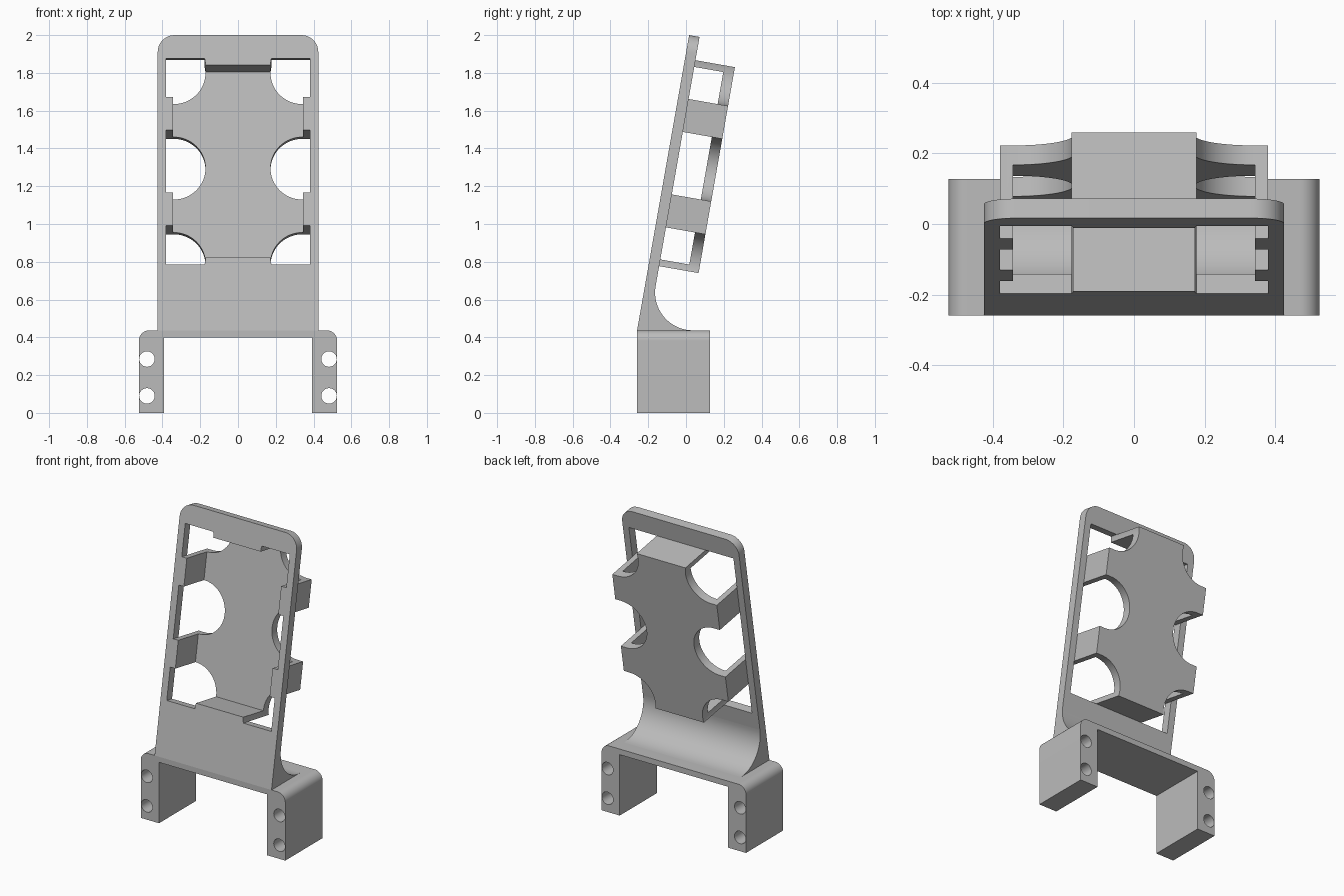
import bpy, bmesh, math
from mathutils import Matrix, Vector

if "Cube" in bpy.data.objects:
    bpy.data.objects.remove(bpy.data.objects["Cube"])

TILT = math.radians(10)
S, C = math.sin(TILT), math.cos(TILT)
Y0, Y1, Z0 = -0.259, 0.127, 0.437          # bracket front, back and top
T, D = 0.056, 0.268                        # plate thickness, cradle depth
U0, U1, UM = 0.355, 1.462, 0.9085          # cradle bottom, top, middle along plate

# Frames: local (a, b, depth) -> world
UPRIGHT = Matrix(((1, 0, 0, 0), (0, 0, 1, 0), (0, 1, 0, 0), (0, 0, 0, 1)))
TILTED = Matrix(((1, 0, 0, 0), (0, S, C, Y0), (0, C, -S, Z0), (0, 0, 0, 1)))
SIDEWAYS = Matrix(((0, 0, 1, 0), (1, 0, 0, 0), (0, 1, 0, 0), (0, 0, 0, 1)))

grey = bpy.data.materials.new("mid grey")
grey.diffuse_color = (0.5, 0.5, 0.5, 1)
grey.use_nodes = True
grey.node_tree.nodes["Principled BSDF"].inputs["Base Color"].default_value = grey.diffuse_color


def prism(name, pts, d0, d1, frame):
    """Extrude a closed outline from depth d0 to d1 in the given frame."""
    bm = bmesh.new()
    face = bm.faces.new([bm.verts.new((a, b, d0)) for a, b in pts])
    out = bmesh.ops.extrude_face_region(bm, geom=[face])
    for v in out["geom"]:
        if isinstance(v, bmesh.types.BMVert):
            v.co.z = d1
    bm.transform(frame)
    bmesh.ops.recalc_face_normals(bm, faces=bm.faces)
    me = bpy.data.meshes.new(name)
    bm.to_mesh(me)
    bm.free()
    me.materials.append(grey)
    ob = bpy.data.objects.new(name, me)
    bpy.context.collection.objects.link(ob)
    return ob


def rect(a0, a1, b0, b1):
    return [(a0, b0), (a1, b0), (a1, b1), (a0, b1)]


def arc(a, b, r, start, end, n=12):
    angles = [math.radians(start + (end - start) * i / n) for i in range(n + 1)]
    return [(a + r * math.cos(t), b + r * math.sin(t)) for t in angles]


def combine(ob, tool, op="DIFFERENCE"):
    """Apply a boolean and remove the tool."""
    mod = ob.modifiers.new("bool", "BOOLEAN")
    mod.object, mod.operation, mod.solver = tool, op, "EXACT"
    bpy.context.view_layer.update()
    me = bpy.data.meshes.new_from_object(ob.evaluated_get(bpy.context.evaluated_depsgraph_get()))
    ob.modifiers.clear()
    ob.data = me
    bpy.data.objects.remove(tool)


# Base bracket: rounded U shape with screw holes in both legs
W, LEG, R = 0.525, 0.393, 0.055
outline = ([(-LEG, 0), (-LEG, 0.4), (LEG, 0.4), (LEG, 0), (W, 0)]
           + arc(W - R, Z0 - R, R, 0, 90) + arc(R - W, Z0 - R, R, 90, 180) + [(-W, 0)])
base = prism("base_bracket", outline, Y0, Y1, UPRIGHT)
for side in (-1, 1):
    for z in (0.09, 0.285):
        hole = prism("cutter", arc(side * 0.482, z, 0.041, 0, 345, 23), Y0 - 0.1, Y1 + 0.1, UPRIGHT)
        combine(base, hole)

# Leaning back plate with rounded top corners
PW, PR, PL = 0.425, 0.09, 1.587
outline = ([(-PW, 0), (PW, 0)] + arc(PW - PR, PL - PR, PR, 0, 90)
           + arc(PR - PW, PL - PR, PR, 90, 180))
plate = prism("back_plate", outline, 0, T, TILTED)

# Concave fillet behind the foot of the plate
FR = 0.2
yc = Y0 + (T + FR + FR * S) / C
outline = arc(yc, Z0 + FR, FR, 270, 170, 20)
tip = outline[-1]
outline += [(tip[0] - 0.02 * C, tip[1] + 0.02 * S), (Y0 + 0.035, Z0)]
combine(plate, prism("fillet", outline, -PW, PW, SIDEWAYS), "UNION")

# Opening in the plate for the cradle
combine(plate, prism("cutter", rect(-0.38, 0.38, U0, U1), -0.1, T + 0.03, TILTED))

# Cradle: shallow tray open to the front
cradle = prism("cradle", rect(-0.38, 0.38, U0, U1), 0, D, TILTED)
combine(cradle, prism("cutter", rect(-0.343, 0.343, U0 + 0.036, U1 - 0.036), -0.1, D - T, TILTED))

# Round bites on both sides of the cradle, continued out through the side walls
BR, BX = 0.168, 0.34
for side in (-1, 1):
    for u in (UM - 0.513, UM, UM + 0.513):
        pts = arc(BX, u, BR, 90, 270, 32) + [(0.5, u - BR), (0.5, u + BR)]
        pts = [(side * a, b) for a, b in pts]
        combine(cradle, prism("cutter", pts, -0.1, D + 0.1, TILTED))

# Smooth the curves, keep edges sharp
for ob in (base, plate, cradle):
    bpy.ops.object.select_all(action="DESELECT")
    ob.select_set(True)
    bpy.context.view_layer.objects.active = ob
    bpy.ops.object.shade_smooth_by_angle(angle=math.radians(30))
